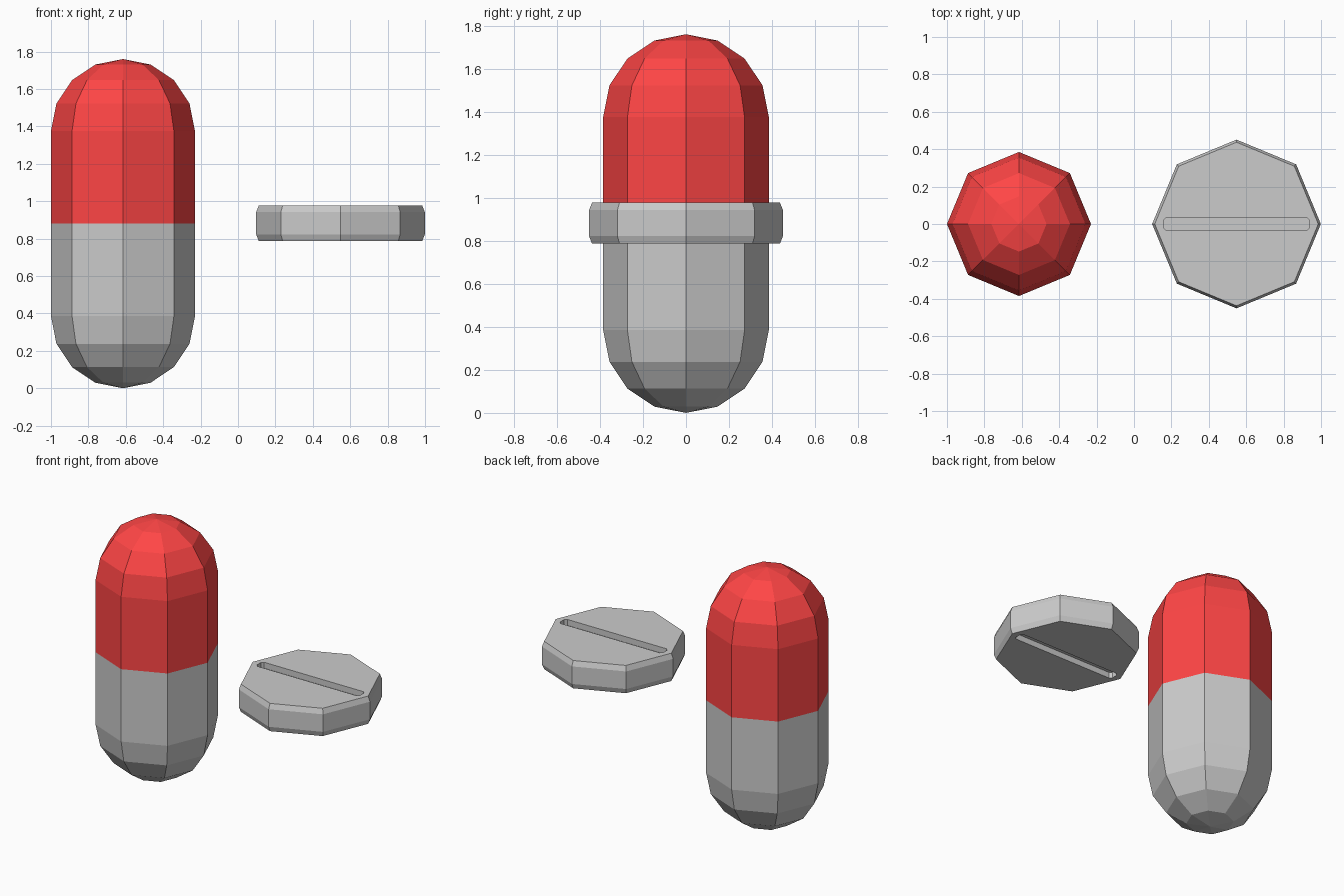
import bpy, bmesh, math

if "Cube" in bpy.data.objects:
    bpy.data.objects.remove(bpy.data.objects["Cube"])

SIDES = 8
R, H = 0.385, 1.76          # capsule radius and height
CAP_X, TAB_X, MID = -0.615, 0.548, 0.882


def to_object(name, bm, mat=None):
    bmesh.ops.recalc_face_normals(bm, faces=bm.faces)
    mesh = bpy.data.meshes.new(name)
    bm.to_mesh(mesh)
    bm.free()
    if mat:
        mesh.materials.append(mat)
    obj = bpy.data.objects.new(name, mesh)
    bpy.context.collection.objects.link(obj)
    return obj


def lathe(profile, x):
    """Revolve (radius, z) points into a faceted shell; radius 0 makes a pole."""
    bm = bmesh.new()
    rings = []
    for r, z in profile:
        if r == 0:
            rings.append([bm.verts.new((x, 0, z))] * SIDES)
        else:
            rings.append([bm.verts.new((x + r * math.cos(a), r * math.sin(a), z))
                          for a in (math.tau * i / SIDES for i in range(SIDES))])
    for lo, hi in zip(rings, rings[1:]):
        for i in range(SIDES):
            j = (i + 1) % SIDES
            corners = dict.fromkeys([lo[i], lo[j], hi[j], hi[i]])
            bm.faces.new(list(corners))
    return bm, rings


red = bpy.data.materials.new("red_coating")
red.diffuse_color = (1.0, 0.06, 0.06, 1)
red.use_nodes = True
red.node_tree.nodes["Principled BSDF"].inputs["Base Color"].default_value = red.diffuse_color

# Capsule halves: rounded end plus straight wall up to the seam
dome = [(R * math.sin(t), R * (1 - math.cos(t)))
        for t in (math.radians(22.5 * i) for i in range(5))]
lower = dome + [(R, H / 2)]
upper = [(r, H - z) for r, z in reversed(lower)]
bm, _ = lathe(lower, CAP_X)
lower_half = to_object("capsule_lower_half", bm)
bm, _ = lathe(upper, CAP_X)
# keep outward normals on the open shell
upper_half = to_object("capsule_upper_half", bm, red)

# Tablet: octagonal disc with a narrow chamfer on both rims
bm, rings = lathe([(0.437, MID - 0.095), (0.451, MID - 0.06),
                   (0.451, MID + 0.06), (0.437, MID + 0.095)], TAB_X)
bm.faces.new(rings[0])
bm.faces.new(rings[-1])
tablet = to_object("tablet", bm)

# Score grooves on the top and bottom of the tablet
LENGTH, WIDTH, DEPTH, CORNER = 0.39, 0.036, 0.04, 0.015
outline = [(LENGTH, WIDTH - CORNER), (LENGTH - CORNER, WIDTH)]
outline += [(-x, y) for x, y in reversed(outline)]
outline += [(-x, -y) for x, y in outline]
for name, side in (("top", 1), ("bottom", -1)):
    bm = bmesh.new()
    z = MID + side * (0.095 - DEPTH)
    face = bm.faces.new([bm.verts.new((TAB_X + x, y, z)) for x, y in outline])
    walls = bmesh.ops.extrude_face_region(bm, geom=[face], use_keep_orig=True)
    moved = [v for v in walls["geom"] if isinstance(v, bmesh.types.BMVert)]
    bmesh.ops.translate(bm, verts=moved, vec=(0, 0, side * 0.1))
    cutter = to_object(name + "_groove_cutter", bm)
    cutter.hide_render = True
    cutter.hide_set(True)
    cut = tablet.modifiers.new(name + "_groove", 'BOOLEAN')
    cut.operation = 'DIFFERENCE'
    cut.solver = 'EXACT'
    cut.object = cutter
